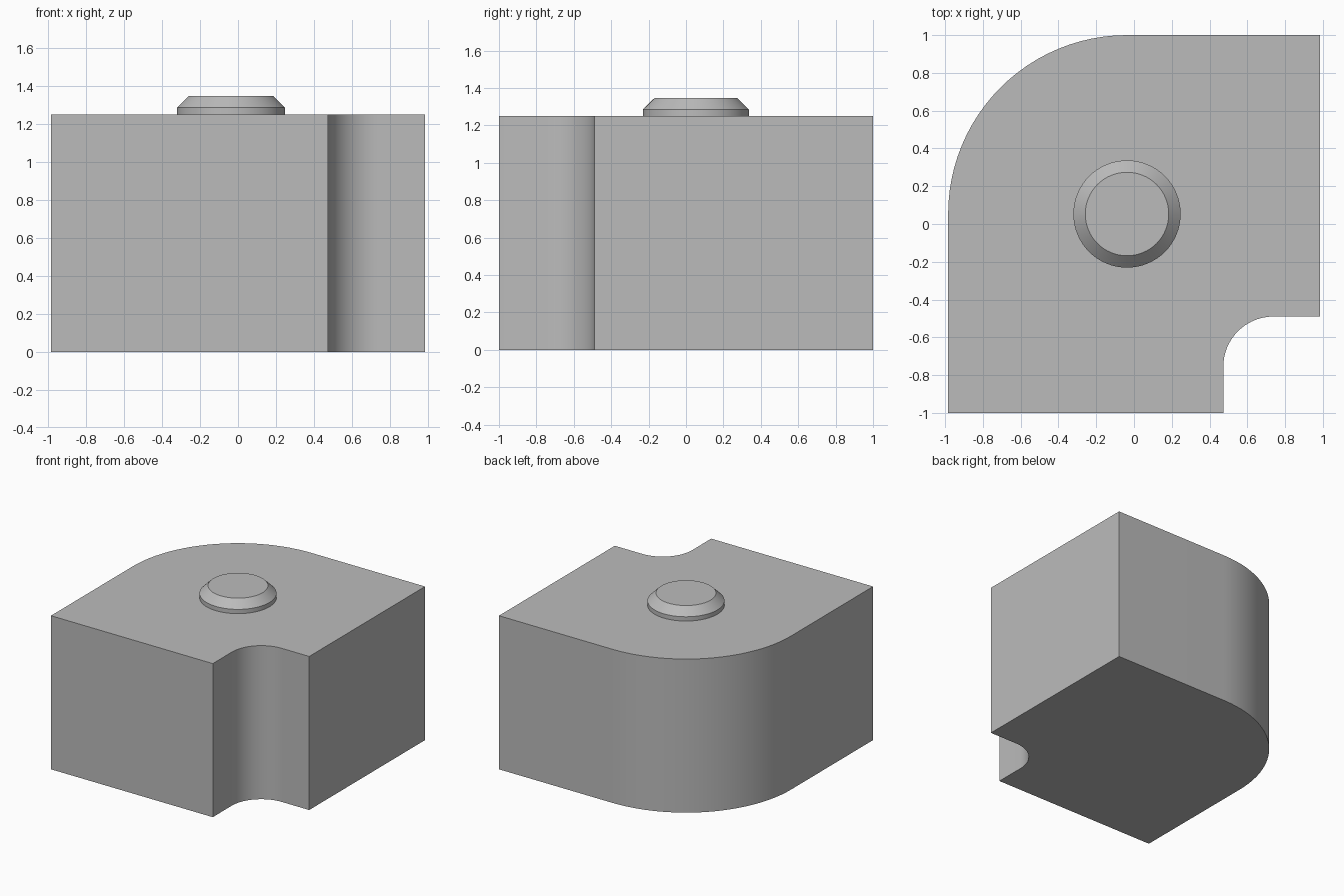
import bpy, bmesh
from math import cos, sin, pi, radians

cube = bpy.data.objects.get("Cube")
if cube:
    bpy.data.objects.remove(cube, do_unlink=True)

grey = bpy.data.materials.new("plain grey")
colour = (0.5, 0.5, 0.5, 1)
grey.diffuse_color = colour
grey.use_nodes = True
grey.node_tree.nodes["Principled BSDF"].inputs["Base Color"].default_value = colour

W, H = 0.984, 1.25            # half width and body height
CX, CY, R = -0.037, 0.053, 0.947   # centre of the rounded corner
NX, NY, NR = 0.738, -0.755, 0.265  # centre of the notch fillet


def arc(cx, cy, r, start, end, steps=24):
    angles = [start + (end - start) * i / steps for i in range(steps + 1)]
    return [(cx + r * cos(a), cy + r * sin(a)) for a in angles]


def finish(bm, name):
    bmesh.ops.recalc_face_normals(bm, faces=bm.faces)
    mesh = bpy.data.meshes.new(name)
    bm.to_mesh(mesh)
    bm.free()
    mesh.materials.append(grey)
    obj = bpy.data.objects.new(name, mesh)
    bpy.context.collection.objects.link(obj)
    bpy.ops.object.select_all(action='DESELECT')
    obj.select_set(True)
    bpy.context.view_layer.objects.active = obj
    bpy.ops.object.shade_smooth_by_angle(angle=radians(30))
    return obj


# Body: outline with a rounded back corner and a filleted front notch
outline = [(-W, -1), (NX - NR, -1)]
outline += arc(NX, NY, NR, pi, pi / 2)
outline += [(W, NY + NR), (W, 1)]
outline += arc(CX, CY, R, pi / 2, pi)
bm = bmesh.new()
base = bm.faces.new([bm.verts.new((x, y, 0)) for x, y in outline])
top = bmesh.ops.extrude_face_region(bm, geom=[base], use_keep_orig=True)
bmesh.ops.translate(bm, vec=(0, 0, H),
                    verts=[v for v in top["geom"] if isinstance(v, bmesh.types.BMVert)])
finish(bm, "body")

# Stud: short cylinder with a chamfered top
bm = bmesh.new()
rings = []
for r, z in [(0.284, H), (0.284, 1.285), (0.221, 1.347)]:
    rings.append([bm.verts.new((x, y, z))
                  for x, y in arc(CX, CY, r, 0, 2 * pi, 64)[:-1]])
for low, high in zip(rings, rings[1:]):
    for i in range(len(low)):
        j = (i + 1) % len(low)
        bm.faces.new((low[i], low[j], high[j], high[i]))
bm.faces.new(rings[-1])
finish(bm, "top_stud")
